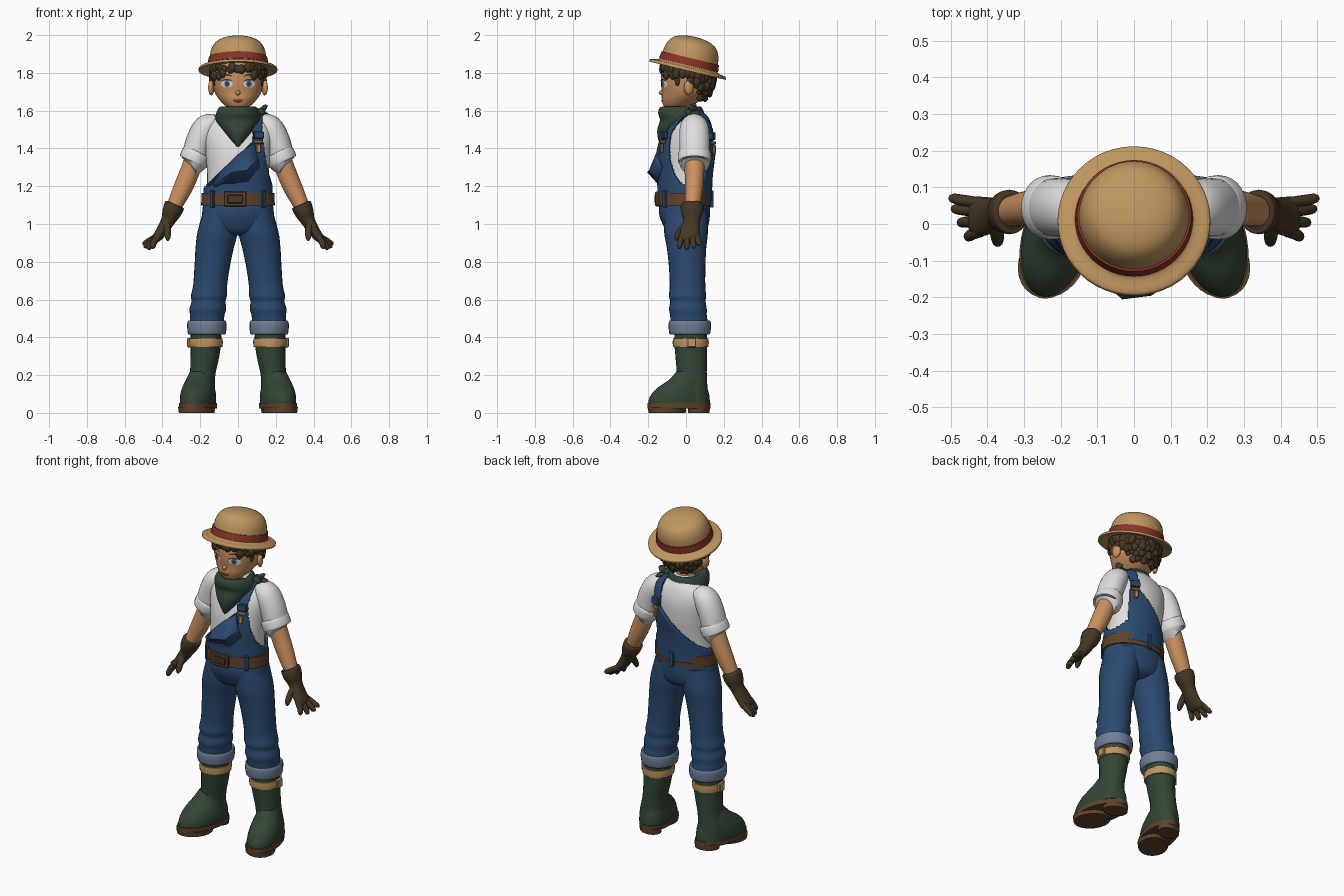
import bpy, bmesh, math, random
from mathutils import Vector, Matrix
from mathutils.bvhtree import BVHTree

random.seed(4)
COLORS = {
    "straw": (.52, .30, .115), "red": (.25, .035, .02), "skin": (.60, .28, .115),
    "dark_brown": (.060, .038, .018), "white": (.74, .74, .74), "denim": (.025, .068, .165),
    "pale_denim": (.16, .21, .31), "green": (.034, .060, .036), "leather": (.115, .055, .024),
    "blue_eye": (.08, .2, .4)}
MATS = {}
for key, c in COLORS.items():
    MATS[key] = bpy.data.materials.new(key)
    MATS[key].diffuse_color = (*c, 1)


def finish(name, bm, mat, mirror=False, solid=0, angle=50):
    bmesh.ops.recalc_face_normals(bm, faces=bm.faces[:])
    me = bpy.data.meshes.new(name)
    bm.to_mesh(me)
    bm.free()
    me.materials.append(MATS[mat])
    me.shade_smooth()
    me.set_sharp_from_angle(angle=math.radians(angle))
    ob = bpy.data.objects.new(name, me)
    bpy.context.collection.objects.link(ob)
    if solid:
        m = ob.modifiers.new("thickness", 'SOLIDIFY')
        m.thickness, m.offset = solid, 0
    if mirror:
        ob.modifiers.new("mirror", 'MIRROR')
    return ob


def spline(secs, sub):
    """Catmull-Rom refinement of cross sections."""
    out = []
    for i in range(len(secs) - 1):
        p0, p1, p2, p3 = (secs[max(0, min(len(secs) - 1, j))] for j in (i - 1, i, i + 1, i + 2))
        for k in range(sub):
            t = k / sub
            out.append([.5 * (2*b + (c - a)*t + (2*a - 5*b + 4*c - d)*t*t + (3*b - a - 3*c + d)*t**3)
                        for a, b, c, d in zip(p0, p1, p2, p3)])
    return out + [list(secs[-1])]


def loft(name, secs, mat, n=28, sub=5, along=False, mirror=False, keep=None, shear=0,
         solid=0, bm=None, angle=50):
    """Skin elliptical sections (x, y, z, rx, ry); along=True turns rings to follow the path."""
    own = bm is None
    bm = bm or bmesh.new()
    rows = spline(secs, sub) if sub > 1 else secs
    pts = [Vector(r[:3]) for r in rows]
    rings = []
    for i, r in enumerate(rows):
        u, v = Vector((1, 0, 0)), Vector((0, 1, 0))
        if along:
            t = (pts[min(i + 1, len(pts) - 1)] - pts[max(i - 1, 0)]).normalized()
            u = v.cross(t).normalized()
            v = t.cross(u)
        ring = []
        for k in range(n):
            a = 2 * math.pi * k / n
            p = pts[i] + u * max(r[3], .001) * math.cos(a) + v * max(r[4], .001) * math.sin(a)
            p.x -= shear * (p.y - .03)
            ring.append(bm.verts.new(p))
        rings.append(ring)
    for a, b in zip(rings, rings[1:]):
        for k in range(n):
            bm.faces.new((a[k], a[(k + 1) % n], b[(k + 1) % n], b[k]))
    if keep:
        bad = [f for f in bm.faces if not keep(*f.calc_center_median())]
        bmesh.ops.delete(bm, geom=bad, context='FACES')
    else:
        bm.faces.new(rings[0])
        bm.faces.new(rings[-1])
    return finish(name, bm, mat, mirror, solid, angle) if own else None


def balls(name, items, mat, mirror=False, sub=2):
    bm = bmesh.new()
    for loc, size, rot in items:
        m = Matrix.Translation(loc) @ Matrix.Rotation(rot, 4, 'Z') @ Matrix.Diagonal((*size, 1))
        bmesh.ops.create_icosphere(bm, subdivisions=sub, radius=1, matrix=m)
    return finish(name, bm, mat, mirror)


def boxes(name, items, mat, mirror=False):
    bm = bmesh.new()
    for loc, size, rot in items:
        m = Matrix.Translation(loc) @ Matrix.Rotation(rot, 4, 'Z') @ Matrix.Diagonal((*size, 1))
        bmesh.ops.create_cube(bm, size=1, matrix=m)
    bmesh.ops.bevel(bm, geom=bm.edges[:], offset=.004, segments=1, affect='EDGES')
    return finish(name, bm, mat, mirror, angle=30)


# --- hat, tilted backwards ---
hat = loft("hat", [(0, 0, z, r, r) for z, r in (
    (0, .10), (-.002, .15), (-.014, .203), (-.008, .208), (.002, .203), (.014, .157), (.06, .150),
    (.10, .142), (.135, .122), (.155, .09), (.166, .05), (.17, .005))], "straw", n=48, sub=3)
band = loft("hat_band", [(0, 0, z, r, r) for z, r in (
    (.016, .150), (.016, .161), (.055, .156), (.055, .145))], "red", n=48, sub=1)
for ob in (hat, band):
    ob.location, ob.rotation_euler = (0, .01, 1.825), (-.235, 0, 0)

# --- head ---
head = loft("head", [(0, -.062, 1.604, .025, .03), (0, -.047, 1.622, .062, .070),
    (0, -.022, 1.66, .100, .106), (0, -.002, 1.70, .124, .126), (0, 0, 1.75, .135, .133),
    (0, .005, 1.80, .137, .136), (0, .01, 1.86, .115, .12), (0, .01, 1.89, .05, .06)], "skin", n=40)
loft("neck", [(0, .01, 1.54, .055, .055), (0, .0, 1.67, .05, .05)], "skin", sub=2)
balls("nose", [((0, -.129, 1.695), (.013, .016, .014), 0)], "skin")
balls("ears", [((.141, .015, 1.722), (.016, .028, .042), .35)], "skin", True)

# --- painted face, thin discs laid on the head ---
tree = BVHTree.FromPolygons([v.co for v in head.data.vertices],
                            [p.vertices[:] for p in head.data.polygons])


def decal(name, cx, cz, rx, rz, mat, lift, mirror=True, bend=0):
    bm = bmesh.new()
    rings, n = [], 20
    for s in (.05, .5, 1):
        ring = []
        for k in range(n):
            a = 2 * math.pi * k / n
            dx = rx * s * math.cos(a)
            x, z = cx + dx, cz + rz * s * math.sin(a) + bend * (dx / rx) ** 2
            hit = tree.ray_cast(Vector((x, -1, z)), Vector((0, 1, 0)))[0]
            ring.append(bm.verts.new((x, hit.y - lift, z)))
        rings.append(ring)
    bm.faces.new(rings[0])
    for a, b in zip(rings, rings[1:]):
        for k in range(n):
            bm.faces.new((a[k], a[(k + 1) % n], b[(k + 1) % n], b[k]))
    finish(name, bm, mat, mirror)


decal("eye_white", .060, 1.742, .031, .021, "white", .002)
decal("iris", .058, 1.742, .015, .020, "blue_eye", .004)
decal("pupil", .058, 1.742, .008, .011, "dark_brown", .006)
decal("eyelash", .061, 1.764, .034, .004, "dark_brown", .006, bend=-.010)
decal("eyebrow", .063, 1.790, .034, .005, "dark_brown", .004, bend=-.008)
decal("mouth", 0, 1.650, .028, .010, "red", .003, False, .006)

# --- hair: a solid mass at the back plus curly tufts ---
tufts = [((0, .035, 1.79), (.137, .115, .12), 0)]
for z, r, start, step in ((1.825, .136, 0, 10), (1.795, .139, 38, 10), (1.765, .138, 100, 11),
                          (1.735, .134, 108, 11), (1.705, .118, 118, 12), (1.68, .095, 130, 14)):
    for deg in range(start, 181, step):
        for s in (-1, 1):
            a = math.radians(deg + random.uniform(-4, 4)) * s
            k = random.uniform(.8, 1.15)
            tufts.append(((r * math.sin(a), .008 - r * math.cos(a), z + random.uniform(-.012, .008)),
                          (.021 * k, .016 * k, .027 * k), a))
for s in (-1, 1):
    tufts.append(((s * .126, -.045, 1.765), (.010, .016, .035), 0))
balls("hair", tufts, "dark_brown", sub=2)

# --- shirt ---
TORSO = [(0, -.005, 1.12, .168, .125), (0, -.003, 1.25, .163, .128), (0, .008, 1.38, .172, .132),
         (0, .022, 1.48, .180, .118), (0, .035, 1.55, .152, .085), (0, .03, 1.59, .085, .065),
         (0, .02, 1.62, .06, .055)]
loft("shirt_body", TORSO, "white", n=40)
loft("sleeves", [(.11, .04, 1.545, .04, .05), (.165, .043, 1.515, .066, .075),
     (.205, .045, 1.44, .070, .080), (.232, .045, 1.345, .068, .078)], "white", along=True, mirror=True)
loft("sleeve_cuffs", [(.213, .045, 1.385, .066, .076), (.217, .045, 1.377, .077, .086),
     (.234, .045, 1.338, .079, .088), (.239, .045, 1.327, .072, .08), (.236, .045, 1.334, .05, .055)],
     "white", along=True, mirror=True, sub=3)

# --- arms and gloves ---
loft("arms", [(.205, .045, 1.41, .052, .054), (.25, .045, 1.29, .052, .052),
     (.292, .042, 1.19, .050, .048), (.345, .033, 1.08, .038, .04)], "skin", along=True, mirror=True)
bm = bmesh.new()
loft("", [(.333, .033, 1.105, .042, .048), (.336, .033, 1.098, .053, .060), (.352, .032, 1.06, .050, .058),
     (.372, .03, 1.015, .037, .044), (.402, .022, .965, .030, .052), (.432, .02, .925, .024, .054),
     (.445, .02, .91, .012, .045)], "", along=True, bm=bm, n=20)
for y0, y1, x1, z1 in ((-.022, -.035, .458, .872), (.007, .004, .478, .866),
                       (.035, .041, .494, .873), (.058, .070, .500, .888)):
    loft("", [(.42, y0, .94, .016, .015), ((.42 + x1) / 2 + .004, (y0 + y1) / 2, (.94 + z1) / 2, .017, .0155),
         (x1 - .006, y1, z1 + .008, .014, .013), (x1, y1, z1, .005, .005)], "", along=True, bm=bm, n=12, sub=3)
loft("", [(.378, .005, 1.0, .02, .022), (.374, -.028, .965, .019, .019), (.372, -.048, .93, .015, .015),
     (.373, -.054, .912, .005, .005)], "", along=True, bm=bm, n=12, sub=3)
finish("gloves", bm, "dark_brown", True)

# --- neckerchief with side knot ---
loft("neckerchief", [(0, -.116, 1.41, .006, .018), (0, -.092, 1.45, .042, .056), (0, -.062, 1.50, .082, .090),
     (0, -.02, 1.55, .118, .118), (0, -.025, 1.585, .116, .122), (0, -.028, 1.615, .102, .112),
     (0, -.02, 1.620, .085, .095), (0, -.02, 1.60, .06, .07)], "green", n=36)
balls("neckerchief_knot", [((.118, .02, 1.592), (.026, .026, .024), 0)], "green")
for i, (dx, dy, dz) in enumerate(((.035, .02, .035), (.04, .045, -.015))):
    loft("neckerchief_tail_%d" % i, [(.118, .025, 1.592, .012, .012),
         (.118 + dx * .6, .025 + dy * .6, 1.592 + dz * .7, .014, .026),
         (.118 + dx, .025 + dy, 1.592 + dz, .004, .010)], "green", along=True, n=12)


# --- overalls: one-strap bib cut out of a shell around the shirt ---
def bib_area(x, y, z):
    armhole = x > .125 and ((y - .02) / .11) ** 2 + ((z - 1.40) / .20) ** 2 < 1
    return z < 1.6 and (z < 1.36 + .95 * x or x > .082) and not armhole and not (z > 1.48 and x > .145)


loft("bib", [(x, y - .002, z + .004, rx + .011, ry + .012) for x, y, z, rx, ry in TORSO], "denim",
     n=160, sub=16, keep=bib_area, solid=.014)
# loose bib corner folded forward
bm = bmesh.new()
top = [(-.165, -.075, 1.20), (-.07, -.140, 1.295), (.01, -.152, 1.375), (.085, -.140, 1.43)]
low = [(-.125, -.120, 1.21), (-.03, -.200, 1.275), (.045, -.190, 1.285), (.105, -.150, 1.35)]
base = [(-.12, -.105, 1.19), (-.025, -.145, 1.215), (.05, -.145, 1.23), (.11, -.125, 1.30)]
grid = [[bm.verts.new(p) for p in row] for row in (top, low, base)]
for a, b in zip(grid, grid[1:]):
    for k in range(3):
        bm.faces.new((a[k], a[k + 1], b[k + 1], b[k]))
finish("bib_flap", bm, "denim", solid=.012, angle=35)
boxes("strap_buckles", [((.108, -.122, 1.435), (.05, .016, .016), .3), ((.108, -.128, 1.40), (.024, .016, .045), .3),
      ((.108, .146, 1.43), (.05, .016, .016), -.3), ((.108, .149, 1.395), (.024, .016, .045), -.3)], "straw")
boxes("strap_loops", [((.108, -.115, 1.47), (.055, .022, .04), .3), ((.108, .140, 1.465), (.055, .022, .04), -.3)], "denim")

# --- trousers ---
loft("trouser_seat", [(0, -.005, 1.15, .178, .13), (0, -.008, 1.06, .190, .135), (0, -.002, 1.0, .190, .122),
     (0, 0, .96, .15, .10), (0, 0, .94, .08, .06)], "denim", n=36)
loft("trouser_legs", [(.092, -.002, 1.08, .088, .115), (.108, 0, .96, .106, .116), (.124, .003, .87, .101, .104),
     (.136, .006, .78, .094, .097), (.147, .008, .68, .090, .094), (.154, .008, .62, .095, .098),
     (.156, .01, .59, .090, .094), (.160, .01, .55, .097, .100), (.163, .013, .515, .091, .097),
     (.165, .018, .47, .090, .10)], "denim", mirror=True)
loft("trouser_cuffs", [(.165, .02, .43, .07, .08), (.165, .02, .415, .094, .102), (.165, .02, .43, .102, .110),
     (.165, .02, .47, .104, .112), (.165, .02, .488, .098, .106), (.165, .018, .48, .08, .09)],
     "pale_denim", mirror=True, sub=3)

# --- belt ---
loft("belt", [(0, -.010, 1.098, .17, .12), (0, -.010, 1.098, .195, .142), (0, -.008, 1.165, .193, .144),
     (0, -.008, 1.165, .17, .12)], "leather", n=48, sub=1)
boxes("belt_buckle", [((-.015, -.152, 1.132), (.12, .022, .078), 0)], "leather")
boxes("belt_buckle_inset", [((-.015, -.158, 1.132), (.085, .018, .046), 0)], "dark_brown")
boxes("belt_loops", [((.135, -.112, 1.132), (.026, .018, .09), .75)], "denim", True)
boxes("back_belt_loop", [((0, .137, 1.132), (.028, .018, .09), 0)], "denim")

# --- boots ---
SH = .18
loft("boot_shafts", [(.17, .025, .445, .080, .086), (.17, .025, .37, .081, .087), (.176, .028, .29, .075, .083),
     (.188, .03, .20, .068, .080), (.198, .025, .12, .076, .090), (.20, .02, .05, .08, .10)],
     "green", mirror=True)
loft("boot_feet", [(.20, -.036, .03, .090, .160), (.20, -.036, .065, .092, .162), (.20, -.030, .10, .090, .152),
     (.20, -.018, .135, .083, .130), (.198, .008, .175, .072, .098), (.192, .026, .22, .060, .076)],
     "green", mirror=True, shear=SH, n=36)
loft("boot_soles", [(.20, -.037, .022, .09, .160), (.20, -.037, .024, .096, .167), (.20, -.037, .052, .096, .167),
     (.20, -.037, .054, .088, .155)], "leather", mirror=True, shear=SH, sub=1, n=36)
loft("front_treads", [(.20, -.100, 0, .088, .098), (.20, -.100, .03, .092, .102)], "leather",
     mirror=True, shear=SH, sub=1)
loft("heels", [(.20, .068, 0, .068, .056), (.20, .068, .035, .072, .060)], "leather",
     mirror=True, shear=SH, sub=1)
loft("boot_straps", [(.17, .025, .348, .07, .08), (.17, .025, .350, .087, .093), (.17, .025, .372, .090, .096),
     (.17, .025, .393, .088, .094), (.17, .025, .395, .07, .08)], "straw", mirror=True, sub=1)
boxes("boot_buckles", [((.258, .03, .372), (.022, .046, .05), 0)], "straw", True)
